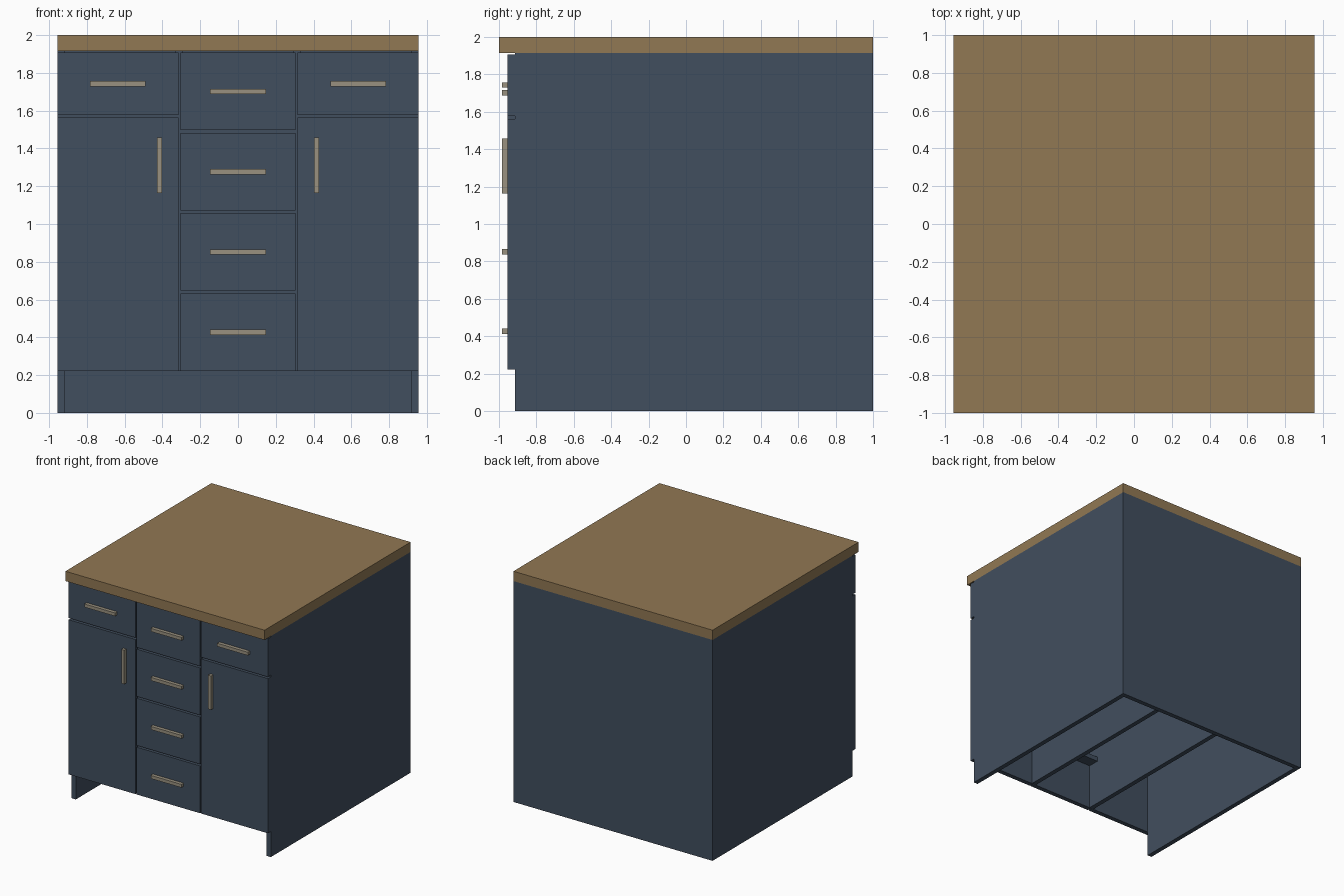
import bpy

cube = bpy.data.objects.get("Cube")
if cube:
    bpy.data.objects.remove(cube, do_unlink=True)


def make_material(name, color):
    mat = bpy.data.materials.new(name)
    mat.use_nodes = True
    mat.diffuse_color = (*color, 1)
    mat.node_tree.nodes["Principled BSDF"].inputs["Base Color"].default_value = (*color, 1)
    return mat


navy = make_material("navy paint", (0.053, 0.077, 0.113))
wood = make_material("oak wood", (0.283, 0.188, 0.087))
metal = make_material("brushed metal", (0.32, 0.285, 0.215))


def box(name, mat, x, y, z):
    """Add a box from its (min, max) span along each axis."""
    spans = (x, y, z)
    bpy.ops.mesh.primitive_cube_add(size=1, location=[(a + b) / 2 for a, b in spans])
    obj = bpy.context.object
    obj.name = name
    obj.scale = [b - a for a, b in spans]
    bpy.ops.object.transform_apply(location=False, rotation=False, scale=True)
    obj.data.materials.append(mat)
    return obj


HALF = 0.955          # half width of the cabinet
BOARD = 0.04          # board thickness
CARCASS = -0.915      # front of the carcass
FACE = CARCASS - BOARD
TOP = 1.915           # underside of the worktop
KICK = 0.222          # bottom of the fronts
GAP = 0.015
SPLIT = 0.31          # centre of each divider
INNER = SPLIT - BOARD / 2
GRIP = 0.147          # half length of a handle
THIN = 0.014          # half thickness of a handle


def front(name, x, z):
    box(name, navy, x, (FACE, CARCASS), z)


def handle(name, x, z, upright=False):
    dx, dz = (THIN, GRIP) if upright else (GRIP, THIN)
    box(name, metal, (x - dx, x + dx), (FACE - 0.03, FACE), (z - dz, z + dz))


def rail(name, x, z):
    box(name, navy, x, (CARCASS, CARCASS + 0.1), (z - BOARD / 2, z + BOARD / 2))


# Worktop and back
box("worktop", wood, (-HALF, HALF), (-1, 1), (TOP, 2))
box("back_panel", navy, (-HALF + BOARD, HALF - BOARD), (1 - BOARD, 1), (0, TOP))

# Sides, dividers, outer drawers and doors
front_top = TOP - 0.008
shelf_z = 1.57
for side, s in (("left", 1), ("right", -1)):
    def span(a, b):
        return tuple(sorted((s * a, s * b)))

    box(side + "_side_panel", navy, span(HALF - BOARD, HALF), (CARCASS, 1), (0, TOP))
    box(side + "_divider", navy, span(INNER, INNER + BOARD),
        (CARCASS, 1 - BOARD), (KICK, TOP))
    column = span(SPLIT + GAP / 3, HALF)
    front(side + "_drawer_front", column, (shelf_z + GAP / 2, front_top))
    front(side + "_door", column, (KICK, shelf_z - GAP / 2))
    rail(side + "_rail", span(INNER + BOARD, HALF - BOARD), shelf_z)
    handle(side + "_drawer_handle", s * 0.637, 1.743)
    handle(side + "_door_handle", s * 0.416, 1.31, upright=True)

# Centre stack of drawers
count = 4
pitch = (front_top + GAP - KICK) / count
for i in range(count):
    low = KICK + i * pitch
    high = low + pitch - GAP
    front(f"centre_drawer_front_{i + 1}", (-SPLIT + GAP / 3, SPLIT - GAP / 3), (low, high))
    handle(f"centre_drawer_handle_{i + 1}", 0, (low + high) / 2)
    if i:
        rail(f"centre_rail_{i}", (-INNER, INNER), low - GAP / 2)
